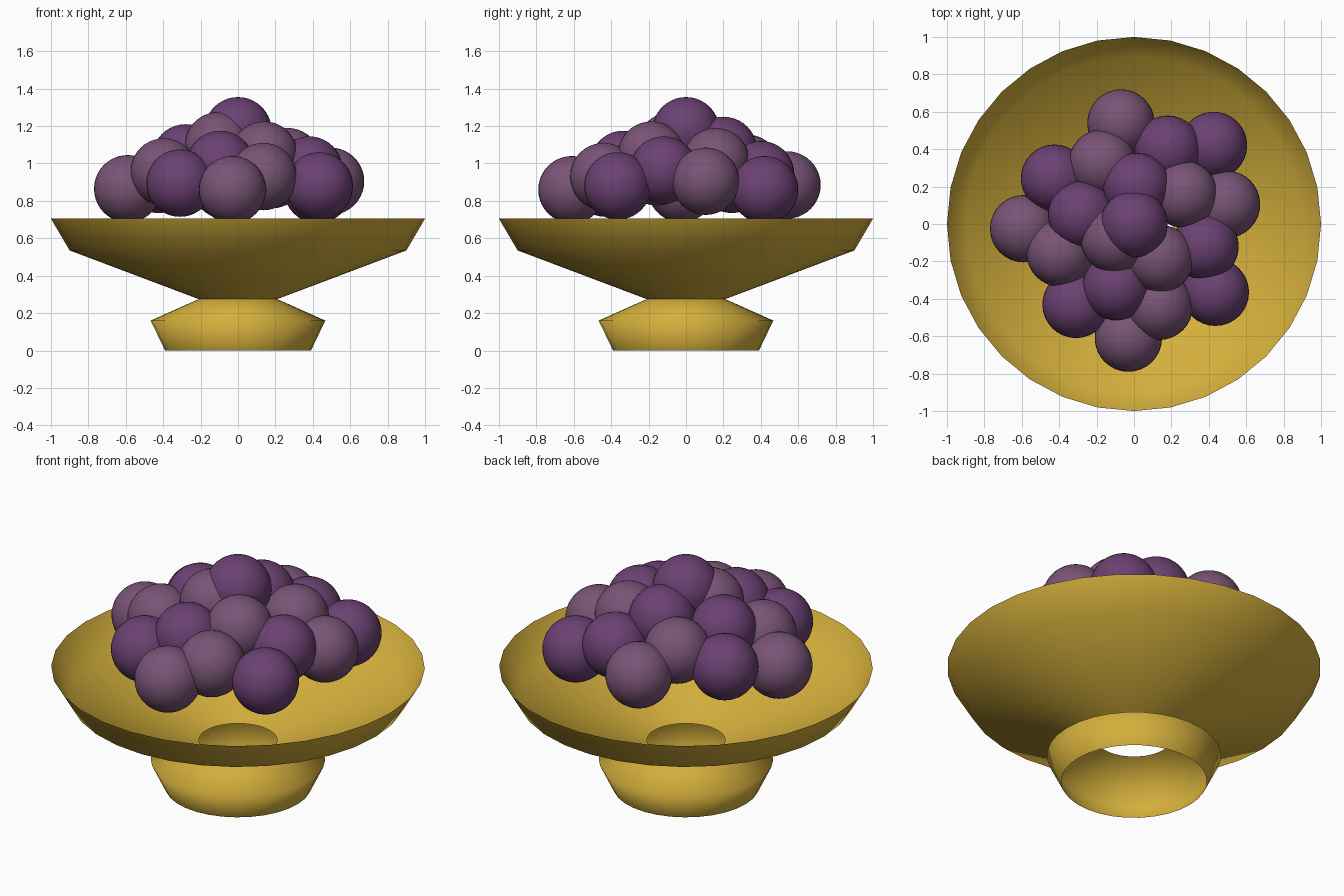
import bpy
import bmesh
import math

default_cube = bpy.data.objects.get("Cube")
if default_cube:
    bpy.data.objects.remove(default_cube, do_unlink=True)


def make_material(name, red, green, blue):
    colour = (red, green, blue, 1.0)
    material = bpy.data.materials.new(name)
    material.use_nodes = True
    material.diffuse_color = colour
    shader = material.node_tree.nodes["Principled BSDF"]
    shader.inputs["Base Color"].default_value = colour
    shader.inputs["Roughness"].default_value = 0.5
    return material


def add_object(name, bm, material, location=(0, 0, 0)):
    for face in bm.faces:
        face.smooth = True
    mesh = bpy.data.meshes.new(name)
    bm.to_mesh(mesh)
    bm.free()
    mesh.materials.append(material)
    part = bpy.data.objects.new(name, mesh)
    part.location = location
    bpy.context.collection.objects.link(part)
    return part


def add_lathed(name, profile, material, sides=32):
    """Revolve a (radius, height) profile around z as an open thin shell."""
    bm = bmesh.new()
    rings = []
    for radius, height in profile:
        ring = []
        for side in range(sides):
            angle = math.tau * side / sides
            ring.append(bm.verts.new((radius * math.cos(angle), radius * math.sin(angle), height)))
        rings.append(ring)
    for lower, upper in zip(rings, rings[1:]):
        for side in range(sides):
            following = (side + 1) % sides
            bm.faces.new((lower[side], lower[following], upper[following], upper[side]))
    return add_object(name, bm, material)


def add_grape(name, location, material, radius=0.18):
    bm = bmesh.new()
    bmesh.ops.create_uvsphere(bm, u_segments=32, v_segments=20, radius=radius)
    return add_object(name, bm, material, location)


gold = make_material("gold", 0.66, 0.43, 0.045)
purple = make_material("deep_purple", 0.147, 0.053, 0.17)
plum = make_material("dusty_plum", 0.19, 0.088, 0.18)

# Open stand and flared dish meeting at a narrow hollow neck
add_lathed("foot", [(0.39, 0), (0.467, 0.16), (0.21, 0.275)], gold)
add_lathed("dish", [(0.21, 0.275), (0.9, 0.535), (1.0, 0.705)], gold)

# Heap of grapes, listed by centre
purple_centres = [
    (0, 0, 1.175),
    (0.015, 0.2, 1.07),
    (-0.28, 0.05, 1.03),
    (-0.095, -0.335, 0.995),
    (0.38, -0.12, 0.965),
    (0.18, 0.4, 0.94),
    (-0.425, 0.245, 0.915),
    (-0.31, -0.43, 0.895),
    (0.435, -0.365, 0.88),
    (0.425, 0.42, 0.86),
]
plum_centres = [
    (-0.105, -0.08, 1.095),
    (0.14, -0.185, 1.045),
    (0.265, 0.16, 1.01),
    (-0.17, 0.325, 0.975),
    (-0.395, -0.155, 0.955),
    (0.135, -0.44, 0.93),
    (0.495, 0.105, 0.905),
    (-0.07, 0.54, 0.885),
    (-0.59, -0.025, 0.865),
    (-0.03, -0.61, 0.86),
]
for label, centres, material in (("purple", purple_centres, purple), ("plum", plum_centres, plum)):
    for number, centre in enumerate(centres, start=1):
        add_grape(f"{label}_grape_{number}", centre, material)
